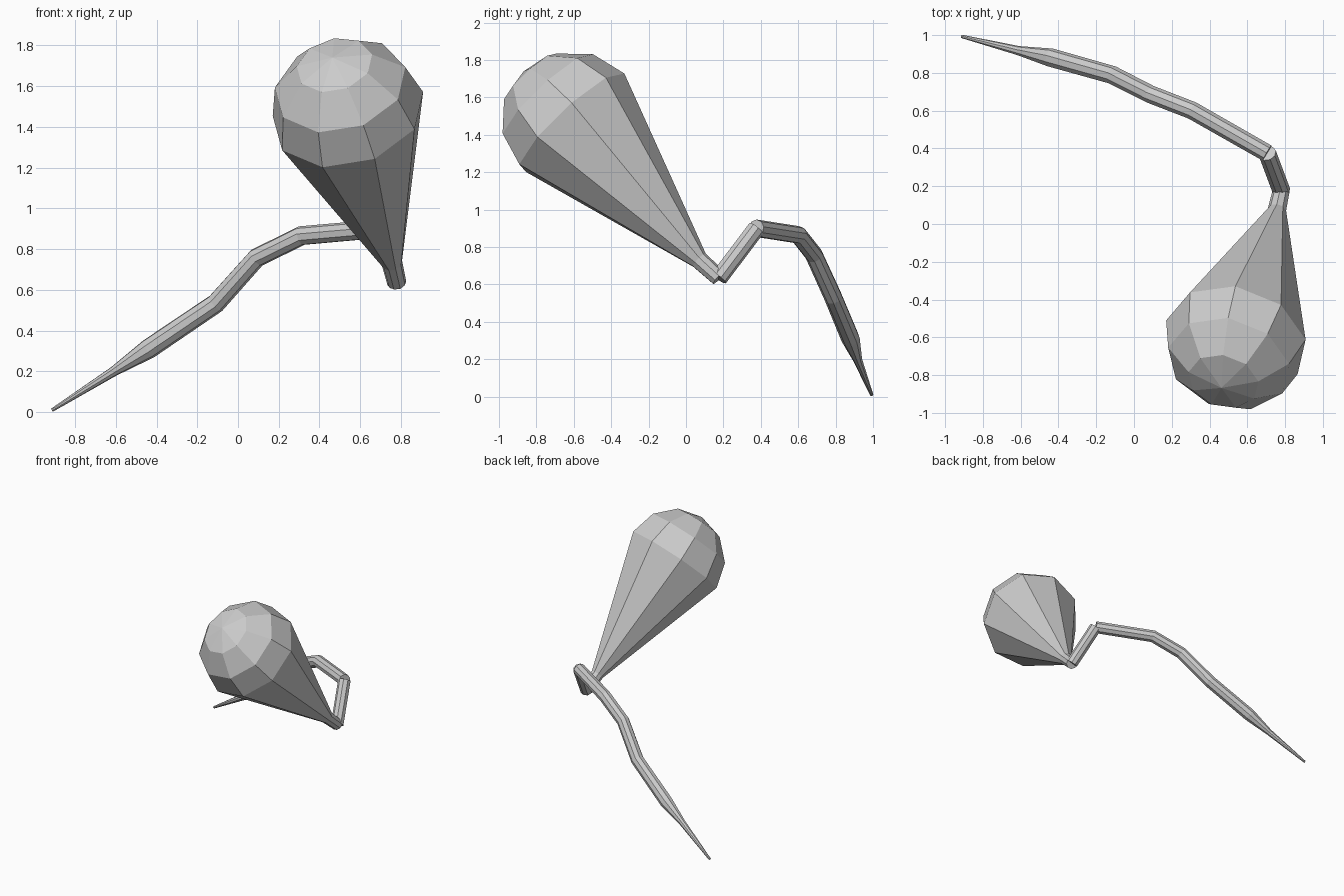
import bpy
import bmesh
from math import cos, sin, pi, radians
from mathutils import Vector

SIDES = 9

cube = bpy.data.objects.get("Cube")
if cube:
    bpy.data.objects.remove(cube, do_unlink=True)

grey = bpy.data.materials.new("plain_grey")
grey.use_nodes = True
colour = (0.6, 0.6, 0.6, 1)
grey.diffuse_color = colour
grey.node_tree.nodes["Principled BSDF"].inputs["Base Color"].default_value = colour


def sweep(name, stations, up):
    """Skin rings of the given centre and radius along a path, capped at both ends."""
    points = [Vector(p) for p, r in stations]
    steps = [(b - a).normalized() for a, b in zip(points, points[1:])]
    bm = bmesh.new()
    rings, side, last = [], Vector(up), steps[0]
    for i, (point, (_, radius)) in enumerate(zip(points, stations)):
        before, after = steps[max(i - 1, 0)], steps[min(i, len(steps) - 1)]
        along = (before + after).normalized()
        side = last.rotation_difference(along) @ side
        side = (side - along * side.dot(along)).normalized()
        other, last = along.cross(side), along
        rings.append([bm.verts.new(point + radius * (cos(a) * side + sin(a) * other))
                      for a in (2 * pi * k / SIDES for k in range(SIDES))])
    for a, b in zip(rings, rings[1:]):
        for k in range(SIDES):
            j = (k + 1) % SIDES
            bm.faces.new((a[k], a[j], b[j], b[k]))
    bm.faces.new(rings[0])
    bm.faces.new(rings[-1])
    # Closes the rounded end, whose first ring is nearly a point
    bmesh.ops.remove_doubles(bm, verts=bm.verts, dist=0.0005)
    bmesh.ops.recalc_face_normals(bm, faces=bm.faces)
    mesh = bpy.data.meshes.new(name)
    bm.to_mesh(mesh)
    bm.free()
    mesh.materials.append(grey)
    obj = bpy.data.objects.new(name, mesh)
    bpy.context.collection.objects.link(obj)
    return obj


# Joints shared by the three sections
elbow = (0.78, 0.175, 0.635)
knee = (0.705, 0.375, 0.9)

# Bulb: a domed end that tapers to the neck
centre = Vector((0.54, -0.61, 1.467))
axis = Vector((-0.2, -0.67, 0.71)).normalized()
size = 0.383
dome = [(centre + axis * size * cos(radians(t)), max(size * sin(radians(t)), 0.0002))
        for t in (0, 30, 60, 90)]
sweep("bulb", dome + [((0.757, 0.07, 0.73), 0.05), (elbow, 0.046)],
      (-0.01, 0.73, 0.69))

# Short link between the two joints
sweep("link", [(elbow, 0.048), (knee, 0.048)], (0, 0.8, -0.6))

# Long drooping tail
sweep("tail", [
    (knee, 0.047),
    ((0.31, 0.6, 0.865), 0.048),
    ((0.09, 0.685, 0.757), 0.048),
    ((-0.11, 0.787, 0.533), 0.049),
    ((-0.44, 0.88, 0.31), 0.05),
    ((-0.61, 0.917, 0.2), 0.025),
    ((-0.912, 0.993, 0.01), 0.009),
], (0, 0, 1))
